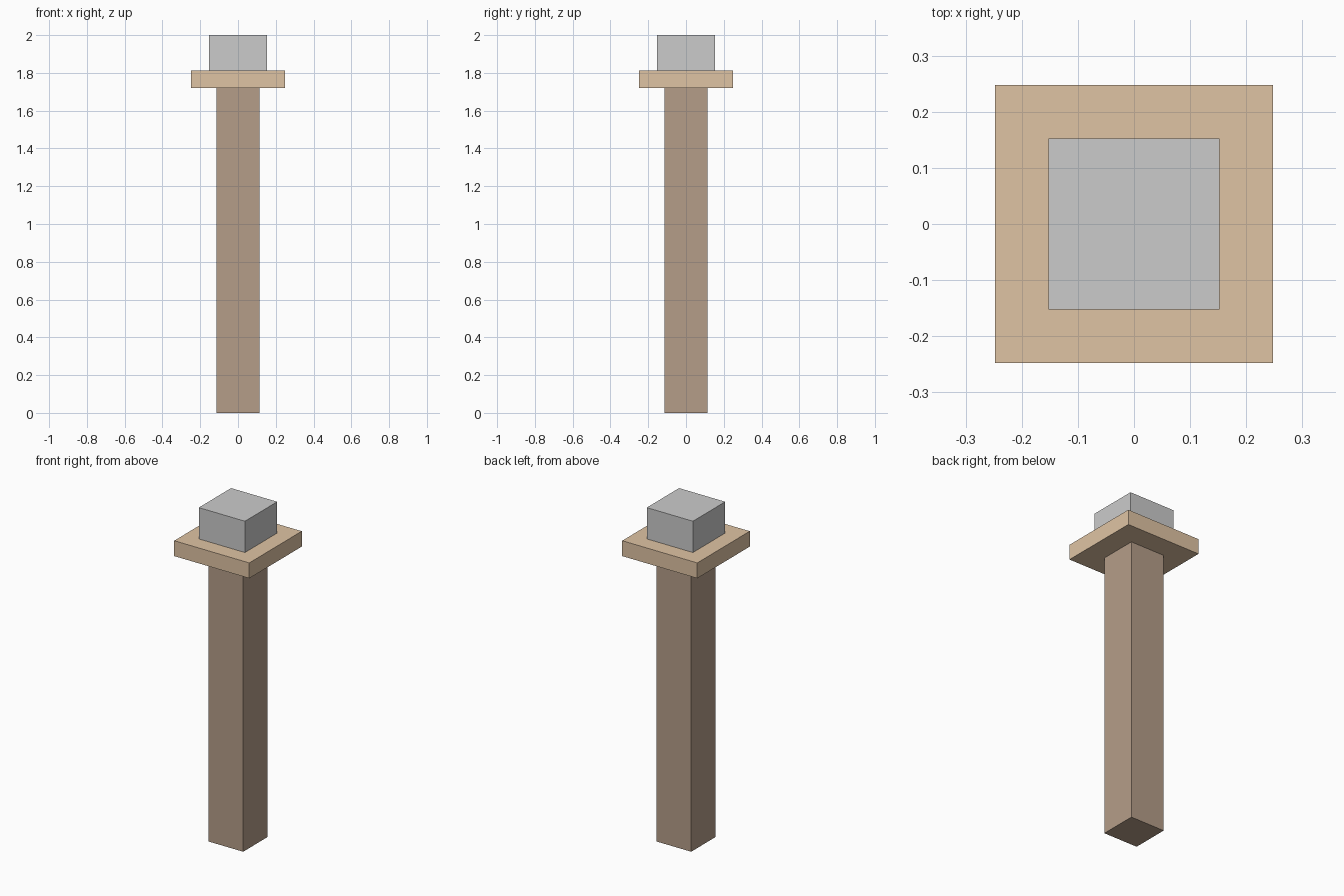
import bpy

if "Cube" in bpy.data.objects:
    bpy.data.objects.remove(bpy.data.objects["Cube"])


def material(name, rgb):
    mat = bpy.data.materials.new(name)
    mat.diffuse_color = (*rgb, 1.0)
    mat.use_nodes = True
    mat.node_tree.nodes["Principled BSDF"].inputs["Base Color"].default_value = mat.diffuse_color
    return mat


def square_block(name, width, z_bottom, z_top, mat=None):
    """Square block centred on the z axis between two heights."""
    bpy.ops.mesh.primitive_cube_add(size=1, location=(0, 0, (z_bottom + z_top) / 2))
    obj = bpy.context.object
    obj.name = name
    obj.scale = (width, width, z_top - z_bottom)
    bpy.ops.object.transform_apply(location=False, rotation=False, scale=True)
    if mat:
        obj.data.materials.append(mat)
    return obj


dark_wood = material("dark_wood", (0.46, 0.34, 0.25))
light_wood = material("light_wood", (0.74, 0.55, 0.37))

# Tall post, overhanging collar plate and grey cap
square_block("post", 0.228, 0.0, 1.721, dark_wood)
square_block("collar_plate", 0.496, 1.721, 1.813, light_wood)
square_block("cap", 0.305, 1.813, 2.0)
